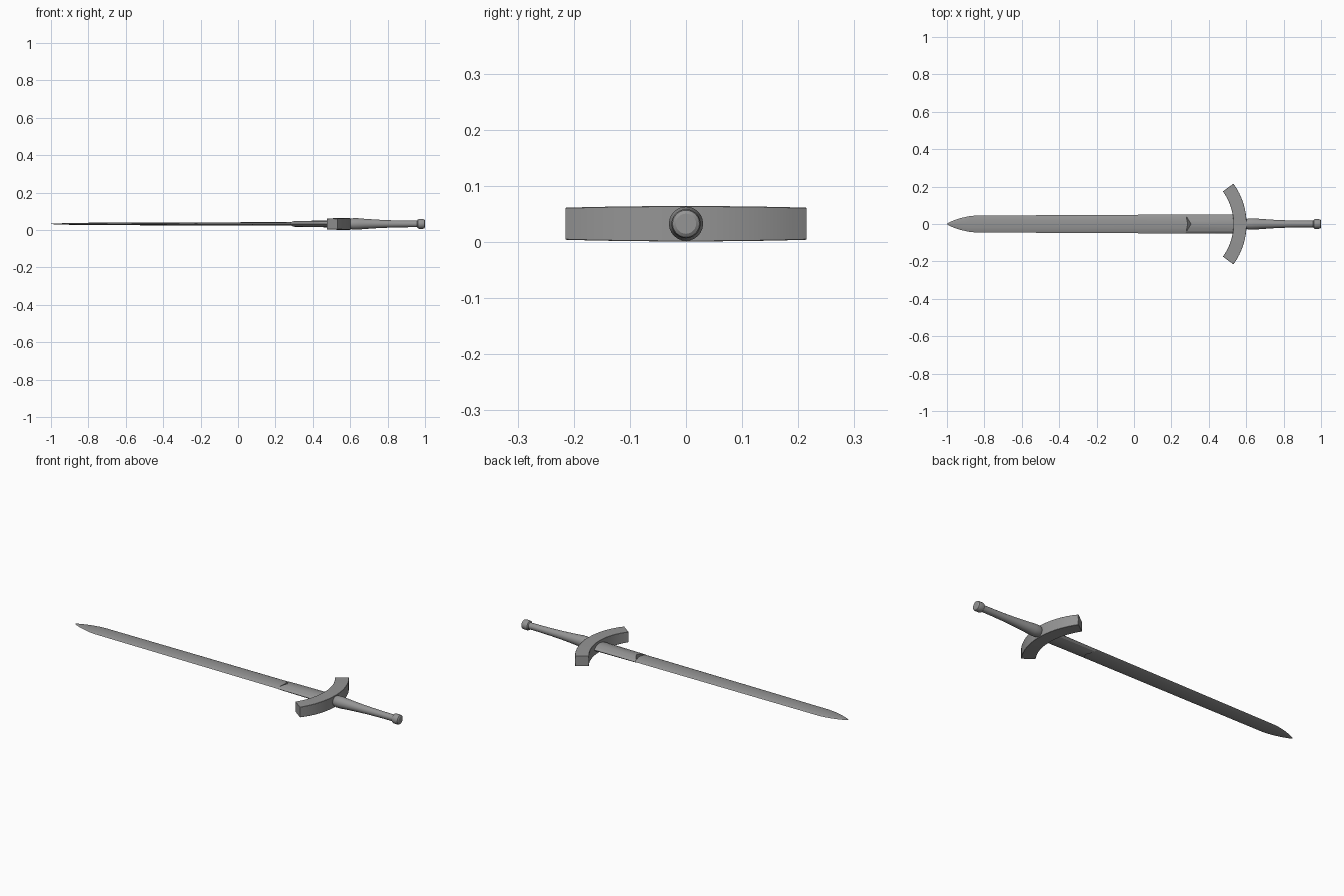
import bpy, bmesh, math

if "Cube" in bpy.data.objects:
    bpy.data.objects.remove(bpy.data.objects["Cube"])

ZC = 0.0325  # height of the sword's centre plane

steel = bpy.data.materials.new("dark_steel")
steel.diffuse_color = (0.3, 0.3, 0.3, 1)
steel.use_nodes = True
steel.node_tree.nodes["Principled BSDF"].inputs["Base Color"].default_value = steel.diffuse_color


def loft(name, rings, smooth=30):
    """Skin a list of equal-length point rings and cap both ends."""
    bm = bmesh.new()
    loops = [[bm.verts.new(p) for p in ring] for ring in rings]
    n = len(loops[0])
    for a, b in zip(loops, loops[1:]):
        for i in range(n):
            j = (i + 1) % n
            bm.faces.new((a[i], a[j], b[j], b[i]))
    bm.faces.new(loops[0])
    bm.faces.new(loops[-1])
    bmesh.ops.remove_doubles(bm, verts=bm.verts, dist=1e-5)
    bmesh.ops.recalc_face_normals(bm, faces=bm.faces)
    me = bpy.data.meshes.new(name)
    bm.to_mesh(me)
    bm.free()
    me.materials.append(steel)
    ob = bpy.data.objects.new(name, me)
    bpy.context.collection.objects.link(ob)
    bpy.ops.object.select_all(action='DESELECT')
    ob.select_set(True)
    bpy.context.view_layer.objects.active = ob
    bpy.ops.object.shade_smooth_by_angle(angle=math.radians(smooth))
    return ob


def turned(name, profile, n=24):
    """Turn an (x, radius) profile about the sword's long axis."""
    angles = [2 * math.pi * i / n for i in range(n)]
    return loft(name, [[(x, r * math.cos(a), ZC + r * math.sin(a)) for a in angles]
                       for x, r in profile])


# Lens section with a central ridge: (width fraction, height fraction)
half = [(1, 0), (0.8, 0.5), (0.45, 0.85), (0, 1), (-0.45, 0.85), (-0.8, 0.5)]
lens = half + [(-u, -v) for u, v in half]


def lens_ring(x, w, h, notch=0):
    return [(x + notch * (1 - abs(u)), u * w, ZC + v * h) for u, v in lens]


# Blade: long taper ending in a rounded point
blade = [(-1.0, 0.001, 0.001), (-0.985, 0.011, 0.002), (-0.96, 0.021, 0.003),
         (-0.925, 0.032, 0.004), (-0.885, 0.041, 0.005), (-0.85, 0.045, 0.006),
         (-0.3, 0.048, 0.008), (0.25, 0.0505, 0.0095), (0.56, 0.052, 0.0105)]
loft("blade", [lens_ring(*s) for s in blade], 20)

# Raised collar at the blade's root, with a notched front end
loft("blade_collar", [lens_ring(0.275, 0.0495, 0.0155, 0.03),
                      lens_ring(0.56, 0.0515, 0.0195)], 20)

# Guard: rectangular bar swept along an arc, slightly thinner at its tips
guard, steps, cx = [], 16, 0.237
for i in range(steps + 1):
    t = 2 * i / steps - 1
    a = t * math.radians(36.2)
    h = 0.0315 - 0.003 * t * t
    guard.append([(cx + r * math.cos(a), r * math.sin(a), ZC + s * h)
                  for r, s in ((0.295, -1), (0.365, -1), (0.365, 1), (0.295, 1))])
guard_ob = loft("guard", guard, 30)
bev = guard_ob.modifiers.new("edge_softening", 'BEVEL')
bev.width, bev.segments = 0.001, 1

# Grip and pommel
turned("grip", [(0.585, 0.019), (0.602, 0.027), (0.615, 0.0305), (0.64, 0.0305),
                (0.68, 0.027), (0.75, 0.0225), (0.82, 0.0195), (0.89, 0.018),
                (0.965, 0.0175)])
turned("pommel", [(0.958, 0.0175), (0.962, 0.024), (0.968, 0.026),
                  (0.988, 0.026), (0.996, 0.024), (1.0, 0.018)])
